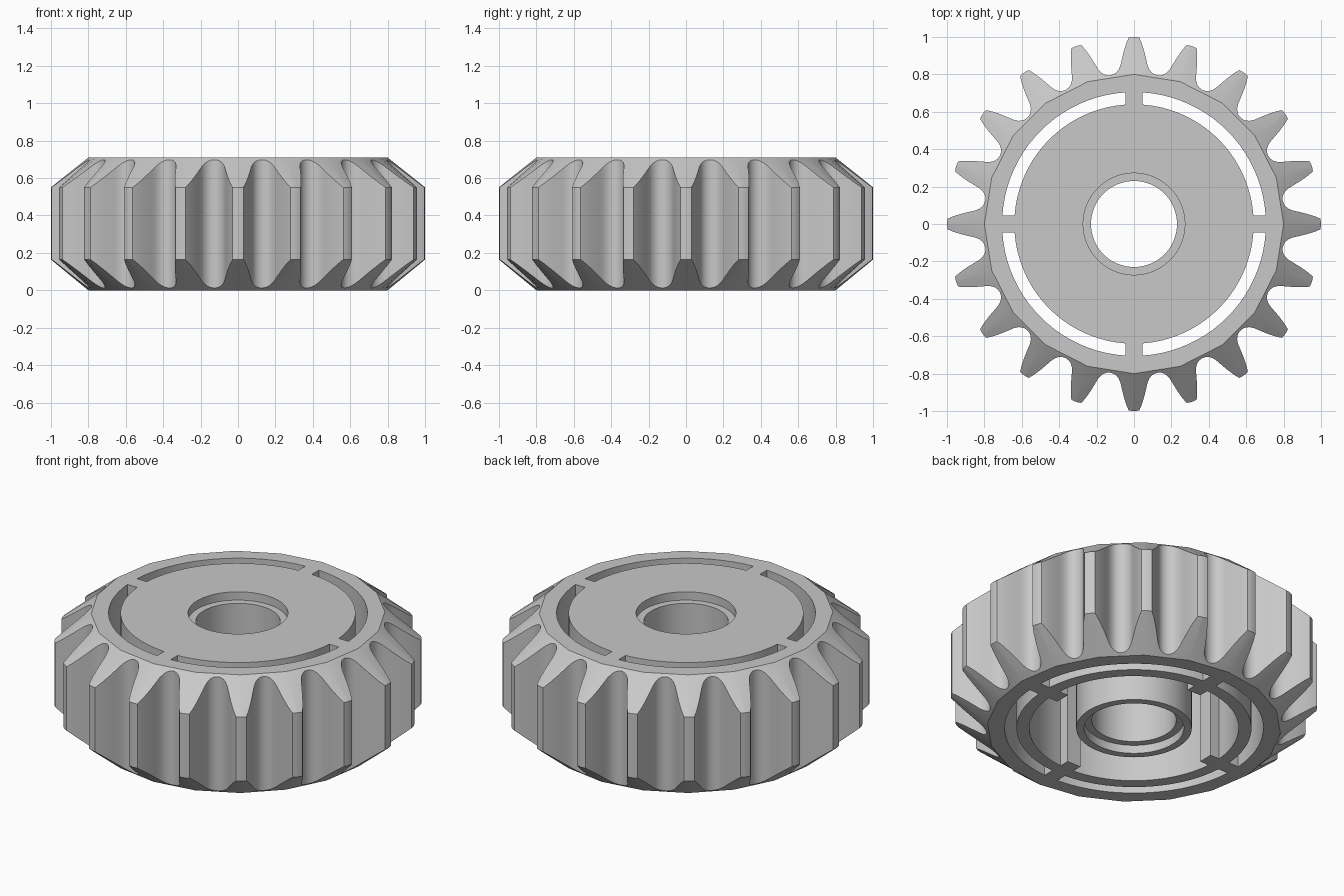
import bpy, bmesh, math

cube = bpy.data.objects.get("Cube")
if cube:
    bpy.data.objects.remove(cube, do_unlink=True)

HEIGHT = 0.71
TEETH = 20
SPOKE = 0.045          # half width of the four spokes

grey = bpy.data.materials.new("light_grey")
grey.use_nodes = True
colour = (0.58, 0.58, 0.58, 1)
grey.diffuse_color = colour
grey.node_tree.nodes["Principled BSDF"].inputs["Base Color"].default_value = colour


def polar(r, a):
    return (r * math.cos(a), r * math.sin(a))


def circle(r, n=72):
    return [polar(r, 2 * math.pi * i / n) for i in range(n)]


def arc(r, a0, a1, n=20):
    return [polar(r, a0 + (a1 - a0) * i / n) for i in range(n + 1)]


def loft(name, rings):
    """Closed solid through (outline, z) rings with equal point counts."""
    bm = bmesh.new()
    loops = [[bm.verts.new((x, y, z)) for x, y in pts] for pts, z in rings]
    for low, high in zip(loops, loops[1:]):
        for i in range(len(low)):
            j = (i + 1) % len(low)
            bm.faces.new((low[i], low[j], high[j], high[i]))
    bm.faces.new(loops[0][::-1])
    bm.faces.new(loops[-1])
    bmesh.ops.recalc_face_normals(bm, faces=bm.faces)
    mesh = bpy.data.meshes.new(name)
    bm.to_mesh(mesh)
    bm.free()
    mesh.materials.append(grey)
    obj = bpy.data.objects.new(name, mesh)
    bpy.context.collection.objects.link(obj)
    return obj


def combine(target, tool, operation):
    """Apply a boolean and discard the tool."""
    bpy.context.view_layer.objects.active = target
    mod = target.modifiers.new("boolean", 'BOOLEAN')
    mod.operation = operation
    mod.solver = 'EXACT'
    mod.object = tool
    bpy.ops.object.modifier_apply(modifier=mod.name)
    bpy.data.objects.remove(tool, do_unlink=True)


# Toothed outline: (radius, half width) down one flank, mirrored per tooth
flank = [(1.0, .027), (.965, .042), (.92, .056), (.875, .067), (.85, .073),
         (.83, .082), (.817, .093), (.808, .108)]
root = 0.805
outline = []
for t in range(TEETH):
    a = 2 * math.pi * t / TEETH
    outline += [polar(r, a - math.asin(w / r)) for r, w in reversed(flank)]
    outline += [polar(r, a + math.asin(w / r)) for r, w in flank]
    outline.append(polar(root, a + math.pi / TEETH))
gear = loft("gear_body", [(outline, -0.1), (outline, HEIGHT + 0.1)])

# Faceted bevels at both ends
bevel = loft("bevel_blank", [(circle(0.8, TEETH), 0), (circle(1.001, TEETH), 0.165),
                             (circle(1.001, TEETH), HEIGHT - 0.16),
                             (circle(0.8, TEETH), HEIGHT)])
combine(gear, bevel, 'INTERSECT')

# Four curved slots right through, separated by the spokes
inner, outer = 0.64, 0.705
for q in range(4):
    a = q * math.pi / 2
    b = a + math.pi / 2
    oi, oo = math.asin(SPOKE / inner), math.asin(SPOKE / outer)
    pts = arc(outer, a + oo, b - oo) + arc(inner, b - oi, a + oi)
    combine(gear, loft("slot", [(pts, -0.1), (pts, HEIGHT + 0.1)]), 'DIFFERENCE')

# Cavity open at the bottom, with four short ribs left standing on its wall
wall, rib_end = 0.57, 0.51
cavity = []
for q in range(4):
    a = q * math.pi / 2
    b = a + math.pi / 2
    ow, orib = math.asin(SPOKE / wall), math.asin(SPOKE / rib_end)
    cavity.append(polar(rib_end, a + orib))
    cavity += arc(wall, a + ow, b - ow)
    cavity.append(polar(rib_end, b - orib))
combine(gear, loft("cavity", [(cavity, -0.1), (cavity, 0.6)]), 'DIFFERENCE')

# Central hub, then its bore with a shallow recess at each end
hub = circle(0.315)
combine(gear, loft("hub", [(hub, 0), (hub, 0.65)]), 'UNION')
wide, narrow = circle(0.272), circle(0.23)
bore = loft("bore", [(wide, -0.1), (wide, 0.05), (narrow, 0.05), (narrow, HEIGHT - 0.05),
                     (wide, HEIGHT - 0.05), (wide, HEIGHT + 0.1)])
combine(gear, bore, 'DIFFERENCE')

# Smooth curved walls, keep hard edges
for obj in bpy.context.selected_objects:
    obj.select_set(False)
gear.select_set(True)
bpy.context.view_layer.objects.active = gear
bpy.ops.object.shade_smooth_by_angle(angle=math.radians(30))
